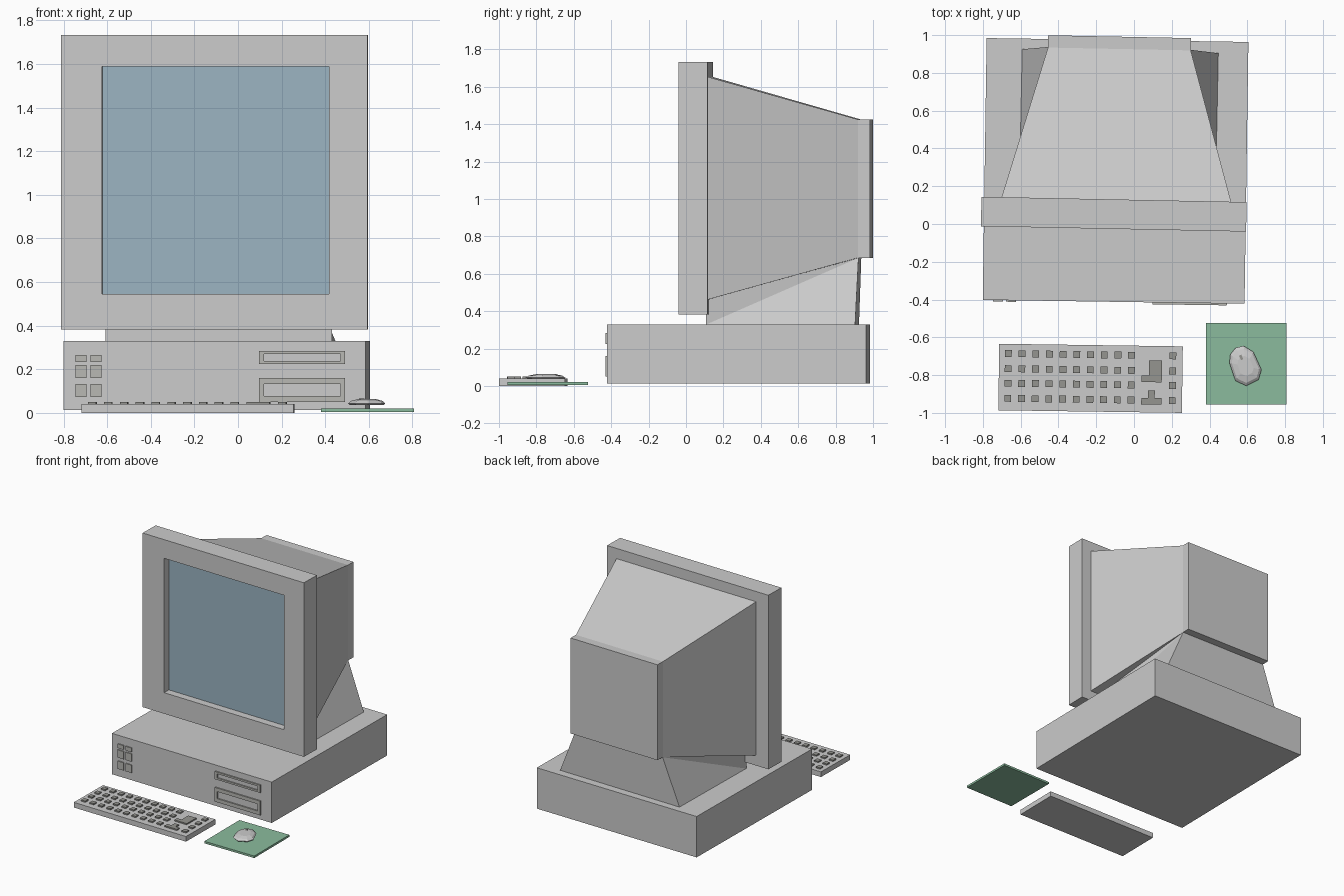
import bpy, bmesh, math
from mathutils import Matrix, Vector

if "Cube" in bpy.data.objects:
    bpy.data.objects.remove(bpy.data.objects["Cube"])

def material(name, r, g, b):
    m = bpy.data.materials.new(name)
    m.diffuse_color = (r, g, b, 1)
    m.use_nodes = True
    m.node_tree.nodes["Principled BSDF"].inputs["Base Color"].default_value = m.diffuse_color
    return m

GLASS = material("screen_blue", 0.33, 0.46, 0.54)
GREEN = material("mat_green", 0.26, 0.50, 0.34)
DARK = material("dark_grey", 0.30, 0.30, 0.28)
MID = material("mid_grey", 0.48, 0.48, 0.45)

def frame(x, y, degrees):
    return Matrix.Translation((x, y, 0)) @ Matrix.Rotation(math.radians(degrees), 4, 'Z')

def finish(name, bm, place=Matrix(), mat=None):
    bmesh.ops.recalc_face_normals(bm, faces=bm.faces)
    me = bpy.data.meshes.new(name)
    bm.to_mesh(me)
    bm.free()
    ob = bpy.data.objects.new(name, me)
    ob.matrix_world = place
    bpy.context.collection.objects.link(ob)
    if mat:
        me.materials.append(mat)
    return ob

def add_box(bm, x0, x1, y0, y1, z0, z1):
    m = Matrix.Translation(((x0+x1)/2, (y0+y1)/2, (z0+z1)/2))
    bmesh.ops.create_cube(bm, size=1, matrix=m @ Matrix.Diagonal((x1-x0, y1-y0, z1-z0, 1)))

def boxes(name, dims, place=Matrix(), mat=None):
    bm = bmesh.new()
    for d in dims:
        add_box(bm, *d)
    return finish(name, bm, place, mat)

def loft(name, rings, place=Matrix(), mat=None, closed=False):
    bm = bmesh.new()
    loops = [[bm.verts.new(p) for p in r] for r in rings]
    n = len(loops[0])
    pairs = list(zip(loops, loops[1:]))
    if closed:
        pairs.append((loops[-1], loops[0]))
    for a, b in pairs:
        for i in range(n):
            bm.faces.new((a[i], a[(i+1) % n], b[(i+1) % n], b[i]))
    if not closed:
        bm.faces.new(loops[0])
        bm.faces.new(loops[-1])
    return finish(name, bm, place, mat)

def rect(cx, half, y, z0, z1):
    return [(cx-half, y, z0), (cx+half, y, z0), (cx+half, y, z1), (cx-half, y, z1)]

# Computer case
case = frame(-0.0975, 0.281, -0.85)
F = -0.693
boxes("computer_case", [(-0.693, 0.693, F, 0.693, 0.013, 0.33)], case)

# Front vents, two columns of three
boxes("case_vents", [(x, x+0.052, F-0.008, F+0.005, z0, z1)
                     for x in (-0.638, -0.569)
                     for z0, z1 in ((0.073, 0.133), (0.16, 0.22), (0.234, 0.266))], case, MID)

# Drive surrounds
for tag, z0, z1, edge in (("upper", 0.224, 0.284, 0.014), ("lower", 0.05, 0.16, 0.028)):
    cx, h, e = 0.402, 0.197, 0.022
    loft(tag + "_drive_frame", [rect(cx, h, F+0.004, z0, z1), rect(cx, h, F-0.01, z0, z1),
                                rect(cx, h-e, F-0.01, z0+edge, z1-edge),
                                rect(cx, h-e, F+0.004, z0+edge, z1-edge)], case, MID, True)

# Monitor bezel with recessed screen
mon = frame(-0.107, 0.052, -1.15)
loft("monitor_bezel", [rect(0, 0.702, 0.078, 0.382, 1.732), rect(0, 0.702, -0.078, 0.382, 1.732),
                       rect(0.006, 0.521, -0.078, 0.545, 1.587),
                       rect(0.006, 0.521, -0.015, 0.545, 1.587)], mon)
boxes("screen", [(-0.515, 0.527, -0.02, 0, 0.545, 1.587)], mon, GLASS)

# Tapered tube housing with rear block
loft("monitor_housing", [rect(0.012, 0.61, 0.07, 0.46, 1.655), rect(0.012, 0.378, 0.875, 0.685, 1.425),
                         rect(0.012, 0.378, 0.94, 0.685, 1.425)], mon)

# Wedge stand with creased sides
bm = bmesh.new()
v = [bm.verts.new(p) for p in rect(0.017, 0.52, 0.065, 0.328, 0.46)]
v += [bm.verts.new(p) for p in ((-0.503, 0.863, 0.328), (0.537, 0.863, 0.328),
                                (0.39, 0.878, 0.685), (-0.366, 0.878, 0.685))]
for f in ((0, 1, 2, 3), (4, 5, 6, 7), (0, 1, 5, 4), (3, 2, 6, 7),
          (1, 6, 2), (1, 5, 6), (0, 3, 7), (0, 7, 4)):
    bm.faces.new([v[i] for i in f])
finish("monitor_stand", bm, mon)

# Keyboard
kb = frame(-0.23, -0.817, -0.8)
boxes("keyboard_base", [(-0.486, 0.486, -0.176, 0.176, 0, 0.04)], kb)
k = 0.018
cols = [-0.437 + 0.0725*i for i in range(10)] + [0.434]
rows = (0.125, 0.045, -0.032, -0.112)
keys = [(x-k, x+k, y-k, y+k, 0.035, 0.05) for x in cols for y in rows]
boxes("keys", keys, kb, DARK)
boxes("wide_keys", [(0.308, 0.377, 0.018, 0.1, 0.035, 0.05), (0.27, 0.377, -0.016, 0.018, 0.035, 0.05),
                    (0.305, 0.341, -0.1, -0.06, 0.035, 0.05), (0.27, 0.377, -0.134, -0.1, 0.035, 0.05)],
      kb, DARK)

# Mouse mat
boxes("mouse_mat", [(0.38, 0.808, -0.955, -0.525, 0.004, 0.02)], mat=GREEN)

# Mouse, low faceted dome
outline = [(.537, -.656), (.58, -.645), (.632, -.677), (.675, -.772), (.659, -.825),
           (.595, -.857), (.537, -.83), (.505, -.735), (.51, -.69)]
mid = Vector((0.592, -0.752))
def ring(s, z):
    return [(*(mid + (Vector(p)-mid)*s), z) for p in outline]
loft("mouse", [ring(0.92, 0.036), ring(1, 0.044), ring(0.85, 0.055), ring(0.5, 0.063)])
boxes("mouse_button", [(-0.007, 0.007, -0.013, 0.013, 0.052, 0.065)], frame(0.567, -0.706, 25), DARK)
